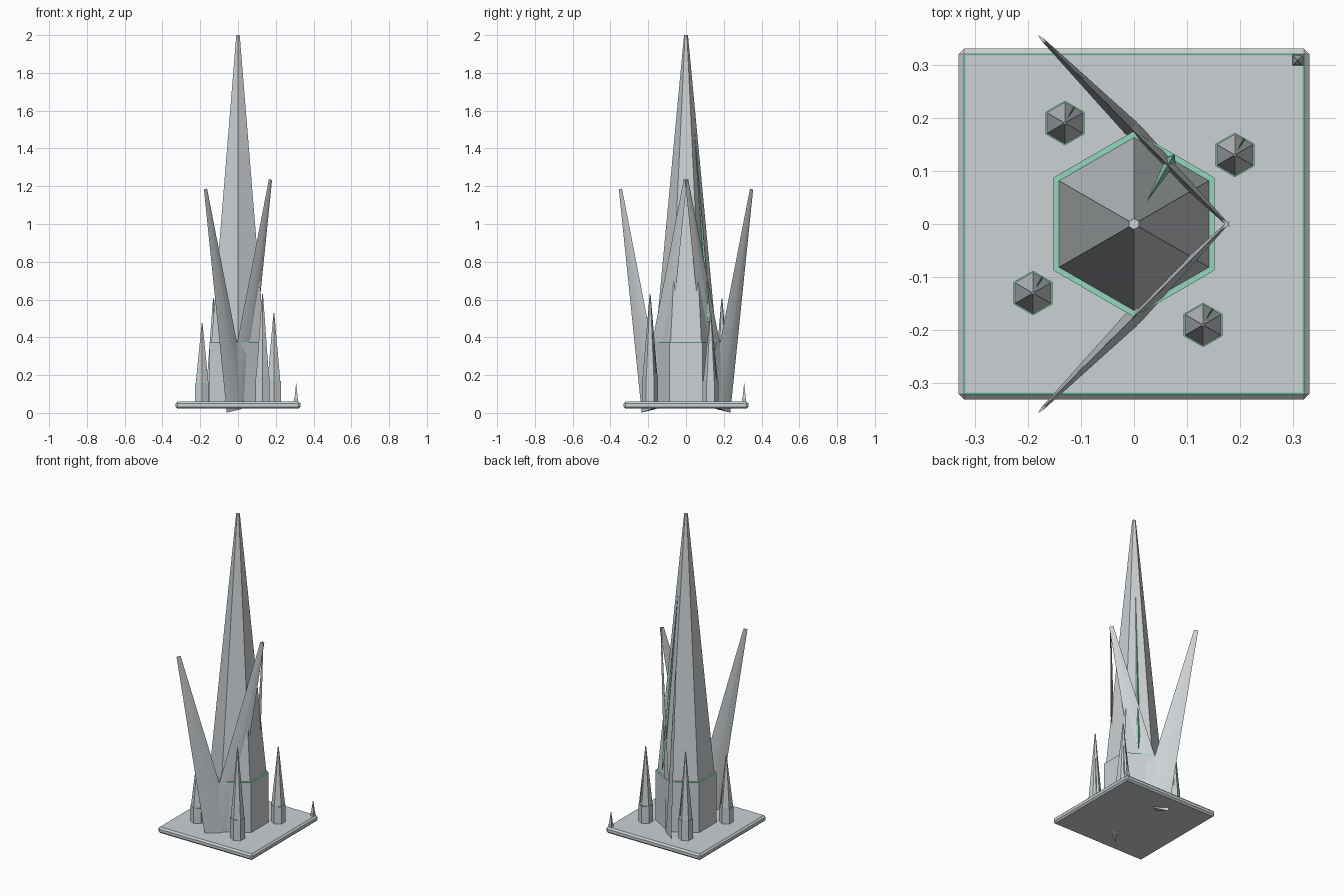
import bpy, bmesh, math
from mathutils import Vector

if "Cube" in bpy.data.objects:
    bpy.data.objects.remove(bpy.data.objects["Cube"])


def material(name, rgb):
    m = bpy.data.materials.new(name)
    m.diffuse_color = (*rgb, 1)
    m.use_nodes = True
    m.node_tree.nodes["Principled BSDF"].inputs["Base Color"].default_value = m.diffuse_color
    return m


GREY = material("pale_grey", (0.60, 0.635, 0.655))
GREEN = material("mint_green", (0.29, 0.69, 0.48))


def finish(bm, name, mats):
    bmesh.ops.recalc_face_normals(bm, faces=bm.faces)
    me = bpy.data.meshes.new(name)
    bm.to_mesh(me)
    bm.free()
    for m in mats:
        me.materials.append(m)
    ob = bpy.data.objects.new(name, me)
    bpy.context.collection.objects.link(ob)
    return ob


def loft(bm, rings, green_bands=()):
    """Skin a list of equal-length point rings and cap both ends."""
    vs = [[bm.verts.new(p) for p in r] for r in rings]
    n = len(vs[0])
    for k in range(len(vs) - 1):
        for i in range(n):
            j = (i + 1) % n
            f = bm.faces.new((vs[k][i], vs[k][j], vs[k + 1][j], vs[k + 1][i]))
            f.material_index = 1 if k in green_bands else 0
    bm.faces.new(vs[0][::-1])
    bm.faces.new(vs[-1])


def tower(name, x, y, r, shoulder, top, sides=6, inset=0.93, tip=0.06, trim=0.006):
    """Straight drum, green ledge, then a tall tapering point."""
    a0 = math.pi / 2 if sides == 6 else math.pi / 4

    def ring(rad, z):
        return [(x + rad * math.cos(a0 + math.tau * i / sides),
                 y + rad * math.sin(a0 + math.tau * i / sides), z) for i in range(sides)]
    bm = bmesh.new()
    loft(bm, [ring(r, 0.05), ring(r, shoulder - trim), ring(r, shoulder),
              ring(r * inset, shoulder), ring(r * tip, top)], green_bands=(1, 2))
    finish(bm, name, (GREY, GREEN))


def crystal(name, x, y, r, shoulder, top):
    """Thin green sliver lying on the spire face that looks to the back right."""
    out = Vector((0.5, math.sqrt(3) / 2, 0))
    side = Vector((-out.y, out.x, 0))
    h = top - shoulder
    base = Vector((x, y, 0))

    def at(rad, f):
        return base + out * rad * r + Vector((0, 0, shoulder + f * h))
    mid = at(0.79, 0.08)
    bm = bmesh.new()
    girdle = [bm.verts.new(mid + d) for d in
              (out * r * 0.06, side * r * 0.06, -out * r * 0.06, -side * r * 0.06)]
    low, high = bm.verts.new(at(0.87, 0.015)), bm.verts.new(at(0.28, 0.705))
    for i in range(4):
        a, b = girdle[i], girdle[(i + 1) % 4]
        bm.faces.new((a, b, high))
        bm.faces.new((b, a, low))
    finish(bm, name, (GREEN,))


def blade(name, base, tip):
    """Flat diamond-section blade, wide in the plane it leans in."""
    base, tip = Vector(base), Vector(tip)
    axis = (tip - base).normalized()
    thin = axis.cross(Vector((0, 0, 1))).normalized()
    wide = thin.cross(axis)

    def ring(c, a, b):
        return [c + wide * a, c + thin * b, c - wide * a, c - thin * b]
    bm = bmesh.new()
    loft(bm, [ring(base, 0.086, 0.016), ring(tip, 0.012, 0.003)])
    ob = finish(bm, name, (GREY,))
    bpy.ops.object.select_all(action='DESELECT')
    ob.select_set(True)
    bpy.context.view_layer.objects.active = ob
    bpy.ops.object.shade_smooth_by_angle(angle=math.radians(30))


# Base slab with chamfered edges
bm = bmesh.new()
bmesh.ops.create_cube(bm, size=1)
for v in bm.verts:
    v.co = Vector((v.co.x * 0.66, v.co.y * 0.66, 0.041 + v.co.z * 0.038))
bmesh.ops.bevel(bm, geom=bm.edges[:], offset=0.01, segments=1, affect='EDGES')
# Green border inset in the slab top
bm.faces.ensure_lookup_table()
bm.normal_update()
top = max(bm.faces, key=lambda f: f.calc_center_median().z)
border = bmesh.ops.inset_region(bm, faces=[top], thickness=0.006)
for f in border["faces"]:
    f.material_index = 1
finish(bm, "base_slab", (GREY, GREEN))

# Spires with their green slivers
spires = [("main_spire", 0, 0, 0.175, 0.376, 2.0),
          ("back_left_spire", -0.13, 0.19, 0.042, 0.184, 0.605),
          ("back_right_spire", 0.19, 0.13, 0.042, 0.168, 0.53),
          ("front_left_spire", -0.19, -0.13, 0.042, 0.156, 0.475),
          ("front_right_spire", 0.13, -0.19, 0.042, 0.191, 0.63)]
for name, *dims in spires:
    tower(name, *dims, trim=0.006 if name == "main_spire" else 0.003)
    crystal(name + "_sliver", *dims)

# Tiny square spike in the corner
tower("corner_spike", 0.308, 0.308, 0.0155, 0.075, 0.155, sides=4, inset=0.8, trim=0.003)

# Crossed blades, mirrored front to back
for label, s in (("front", -1), ("back", 1)):
    blade(label + "_outer_blade", (0, s * 0.175, 0.019), (-0.172, s * 0.347, 1.185))
    blade(label + "_inner_blade", (0, s * 0.175, 0.068), (0.172, s * 0.003, 1.235))
